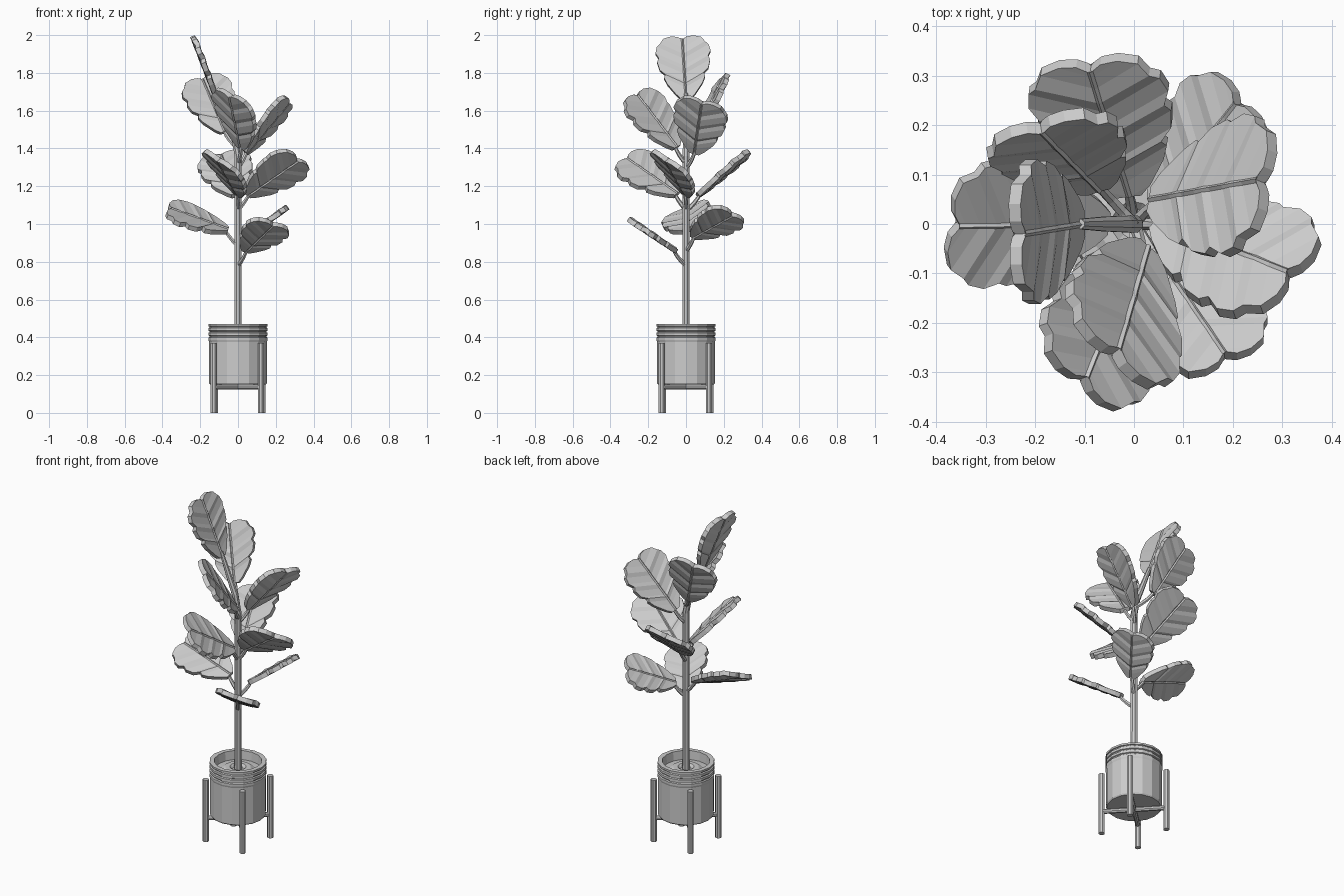
import bpy, bmesh, math
from mathutils import Vector, Matrix

if "Cube" in bpy.data.objects:
    bpy.data.objects.remove(bpy.data.objects["Cube"], do_unlink=True)

GREY = bpy.data.materials.new("plain grey")
GREY.use_nodes = True
GREY.diffuse_color = (0.6, 0.6, 0.6, 1)
GREY.node_tree.nodes["Principled BSDF"].inputs["Base Color"].default_value = (0.6, 0.6, 0.6, 1)


def finish(name, bm):
    bmesh.ops.recalc_face_normals(bm, faces=bm.faces)
    mesh = bpy.data.meshes.new(name)
    bm.to_mesh(mesh)
    bm.free()
    mesh.materials.append(GREY)
    obj = bpy.data.objects.new(name, mesh)
    bpy.context.scene.collection.objects.link(obj)
    return obj


def lathe(name, profile, sides):
    """Closed solid of revolution; the profile starts and ends on the axis."""
    bm = bmesh.new()
    verts = [bm.verts.new((r, 0, z)) for r, z in profile]
    edges = [bm.edges.new(pair) for pair in zip(verts, verts[1:])]
    bmesh.ops.spin(bm, geom=verts + edges, axis=(0, 0, 1), cent=(0, 0, 0),
                   angle=2 * math.pi, steps=sides, use_duplicate=False)
    bmesh.ops.remove_doubles(bm, verts=bm.verts, dist=0.0005)
    return finish(name, bm)


def tube(name, points, radii, sides=8):
    """Tube swept along a path with a radius at each point."""
    bm = bmesh.new()
    pts = [Vector(p) for p in points]
    rings = []
    for i, p in enumerate(pts):
        along = pts[min(i + 1, len(pts) - 1)] - pts[max(i - 1, 0)]
        ref = Vector((0, 1, 0)) if abs(along.normalized().y) < 0.9 else Vector((1, 0, 0))
        a = along.cross(ref).normalized()
        b = along.cross(a).normalized()
        turns = [2 * math.pi * (k + 0.5) / sides for k in range(sides)]
        rings.append([bm.verts.new(p + radii[i] * (a * math.cos(t) + b * math.sin(t))) for t in turns])
    for r, s in zip(rings, rings[1:]):
        for k in range(sides):
            j = (k + 1) % sides
            bm.faces.new((r[k], r[j], s[j], s[k]))
    bm.faces.new(rings[0])
    bm.faces.new(rings[-1])
    return finish(name, bm)


# Half outline of a leaf: distance along it, half width, pleat height
OUTLINE = [(0, .025, 0), (.025, .05, 0), (.085, .092, -.003), (.12, .107, -.003), (.137, .1, .004),
           (.165, .127, -.003), (.21, .138, -.003), (.23, .129, .004), (.26, .144, -.003),
           (.295, .135, -.003), (.31, .117, .004), (.338, .1, -.003), (.35, .06, -.003),
           (.346, .025, -.002), (.33, 0, .003)]
RIB = .006
THICK = .026


def leaf(name, base, tip, up):
    """Pleated, scalloped blade from base to tip, facing along up."""
    base, tip, up = Vector(base), Vector(tip), Vector(up)
    along = (tip - base).normalized()
    side = along.cross(up).normalized()
    up = side.cross(along)
    scale = (tip - base).length / .335
    frame = Matrix((along, side, up)).transposed()
    bm = bmesh.new()
    put = lambda u, v, w: bm.verts.new(base + frame @ (Vector((u, v, w)) * scale))
    for sign in (-1, 1):
        rows = []
        for u, v, w in OUTLINE:
            # veins sweep forward from the midrib to the edge
            root = max(u - v * .5, u * .1)
            rib = min(RIB, v * .5)
            rows.append((put(root, 0, .005), put(root, sign * rib, w * .4),
                         put(u, sign * v, w + .006 * v / .146)))
        for r, s in zip(rows, rows[1:]):
            for k in (0, 1):
                bm.faces.new((r[k], r[k + 1], s[k + 1], s[k]))
    bmesh.ops.remove_doubles(bm, verts=bm.verts, dist=0.0008)
    bmesh.ops.dissolve_degenerate(bm, edges=bm.edges, dist=0.0005)
    # thicken downwards
    low = bmesh.ops.extrude_face_region(bm, geom=bm.faces[:], use_keep_orig=True)["geom"]
    bmesh.ops.translate(bm, vec=-up * THICK, verts=[g for g in low if isinstance(g, bmesh.types.BMVert)])
    return finish(name, bm)


def stalk(name, base, tip, up, drop):
    """Curved stalk from the trunk into the base of the blade."""
    base = Vector(base) - Vector(up) * THICK / 2
    start = Vector((0, 0, base.z - drop))
    bend = Vector((base.x * .75, base.y * .75, base.z - drop * .55))
    end = base.lerp(Vector(tip), .06)
    path = [start.lerp(bend, t).lerp(bend.lerp(end, t), t) for t in (0, .25, .5, .75, 1)]
    tube(name, path, [.013, .012, .011, .010, .008], 6)


# Leaves: base, tip and facing direction
LEAVES = {
    "lower_right_leaf": ((-.05, 0, .975), (-.355, -.005, 1.085), (.3, -.42, .85)),
    "lower_front_leaf": ((.04, -.05, .87), (.185, -.262, 1.01), (0, .58, .82)),
    "lower_back_leaf": ((.04, .035, .945), (.205, .245, 1.062), (-.57, 0, .82)),
    "middle_left_leaf": ((.045, .01, 1.165), (.312, -.095, 1.35), (-.25, .66, .7)),
    "middle_front_leaf": ((.01, -.045, 1.165), (-.095, -.312, 1.35), (.66, .25, .7)),
    "middle_back_leaf": ((-.01, .055, 1.16), (-.09, .31, 1.37), (-.1, -.63, .76)),
    "upper_left_leaf": ((.03, .05, 1.385), (.25, .09, 1.65), (-.71, .3, .63)),
    "upper_front_leaf": ((.03, -.045, 1.41), (-.03, -.255, 1.685), (.66, .44, .6)),
    "upper_back_leaf": ((-.07, .065, 1.49), (-.188, .185, 1.77), (.1, -.85, .53)),
    "top_leaf": ((-.10, 0, 1.665), (-.222, -.02, 1.982), (.93, 0, .37)),
}
for leaf_name, (base, tip, up) in LEAVES.items():
    leaf(leaf_name, base, tip, up)
    if leaf_name != "top_leaf":
        stalk(leaf_name.replace("leaf", "stalk"), base, tip, up, .08)

# Trunk, bending at the top into the highest leaf
tube("trunk", [(0, 0, .40), (0, 0, .9), (0, 0, 1.36), (-.02, 0, 1.46), (-.06, 0, 1.56), (-.11, 0, 1.69)],
     [.021, .02, .019, .018, .016, .011])

# Pot with grooved collar and hollow top
collar = [(.153, .375)]
for z in (.385, .41, .435):
    collar += [(.156, z), (.156, z + .014), (.150, z + .018), (.150, z + .022)]
lathe("pot", [(0, .15), (.148, .15), (.153, .158)] + collar +
      [(.156, .459), (.156, .47), (.130, .47), (.125, .41), (0, .41)], 16)
lathe("soil", [(0, .405), (.127, .405), (.127, .418), (.09, .422), (.07, .435), (.045, .435), (.03, .42), (0, .42)], 16)

# Stand: four round legs and two crossed bars
corners = [Vector((.177 * math.cos(a), .177 * math.sin(a), 0))
           for a in (math.radians(43 + 90 * k) for k in range(4))]
for label, c in zip(("back_left", "back_right", "front_right", "front_left"), corners):
    tube(label + "_leg", [c, c + Vector((0, 0, .37))], [.017, .017])
for label, c in zip(("first", "second"), corners):
    lift = Vector((0, 0, .137))
    tube(label + "_cross_bar", [c + lift, lift - c], [.013, .013])
